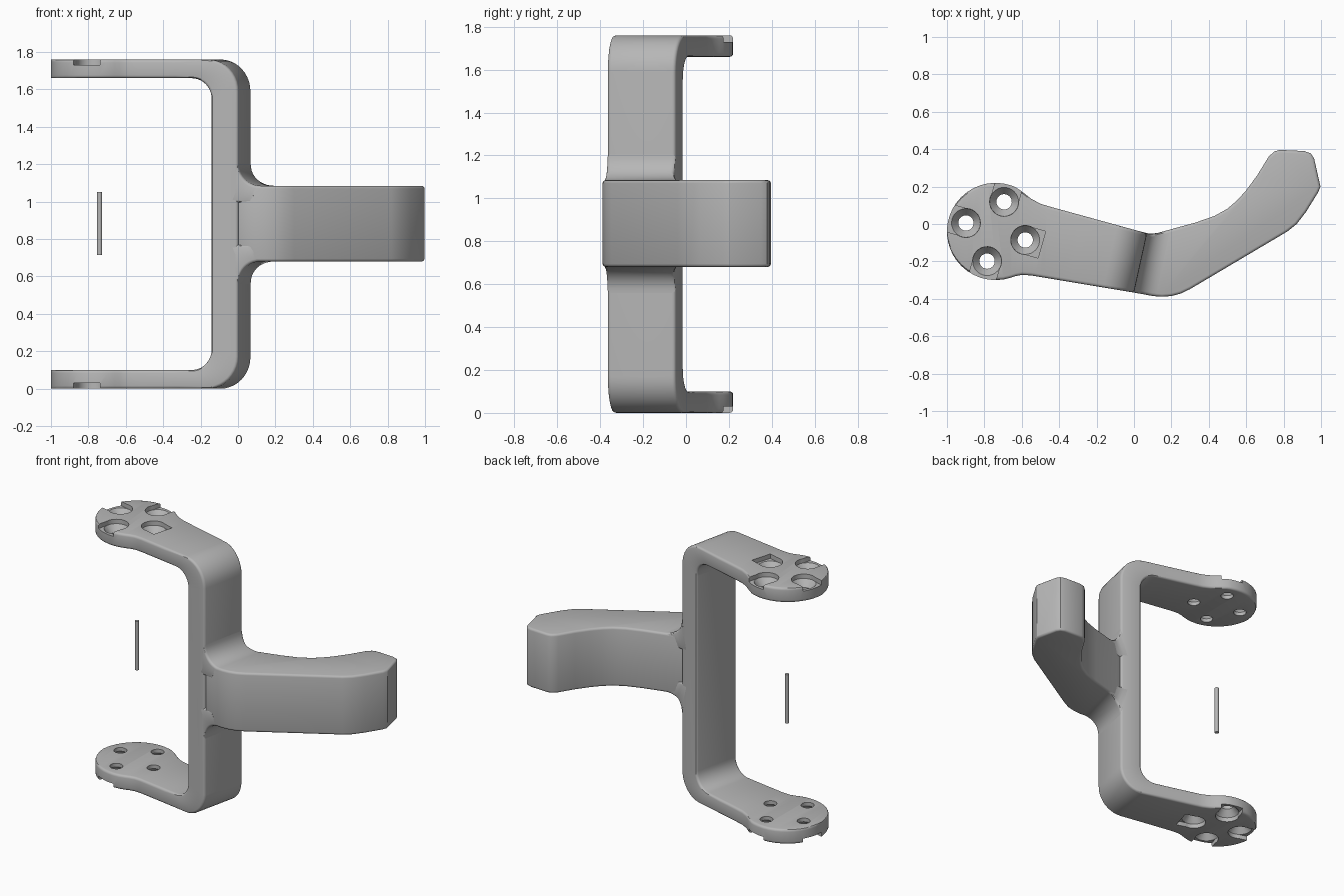
import bpy, bmesh
from math import sin, cos, pi, sqrt, radians, dist
from mathutils import Matrix

cube = bpy.data.objects.get("Cube")
if cube:
    bpy.data.objects.remove(cube)

grey = bpy.data.materials.new("plain_grey")
grey.use_nodes = True
colour = (0.47, 0.47, 0.47, 1)
grey.diffuse_color = colour
grey.node_tree.nodes["Principled BSDF"].inputs["Base Color"].default_value = colour

TOP = 1.76
DISC_X, DISC_Y, DISC_R = -0.74, -0.04, 0.26


def make(name, bm):
    bmesh.ops.recalc_face_normals(bm, faces=bm.faces[:])
    mesh = bpy.data.meshes.new(name)
    bm.to_mesh(mesh)
    bm.free()
    ob = bpy.data.objects.new(name, mesh)
    bpy.context.collection.objects.link(ob)
    mesh.materials.append(grey)
    return ob


def activate(ob):
    bpy.ops.object.select_all(action='DESELECT')
    ob.select_set(True)
    bpy.context.view_layer.objects.active = ob


def apply_mod(ob, kind, **settings):
    mod = ob.modifiers.new(kind, kind)
    for key, value in settings.items():
        setattr(mod, key, value)
    activate(ob)
    bpy.ops.object.modifier_apply(modifier=mod.name)


def smooth(ob, angle=32):
    activate(ob)
    bpy.ops.object.shade_smooth_by_angle(angle=radians(angle))


# Plan outline of the bracket: mounting disc, then two tapering sides
BACK = [(-0.62, 0.19), (-0.55, 0.135), (-0.5, 0.108), (-0.44, 0.09),
        (0.07, -0.05), (0.1, -0.055), (0.2, -0.03)]
FRONT = [(-0.64, -0.28), (-0.6, -0.272), (-0.55, -0.275), (0.02, -0.37),
         (0.1, -0.385), (0.2, -0.387)]


def side_y(x, line, sign):
    if x <= line[0][0]:
        return DISC_Y + sign * sqrt(max(0, DISC_R ** 2 - (x - DISC_X) ** 2))
    for (xa, ya), (xb, yb) in zip(line, line[1:]):
        if x <= xb:
            return ya + (yb - ya) * (x - xa) / (xb - xa)
    return line[-1][1]


def lean(u, y):
    # The upright is skewed so that it stands square to the arms
    return u + 0.22 * min(1, max(0, (u + 0.5) / 0.3)) * (y + 0.05)


def limits(u):
    found = []
    for line, sign in ((FRONT, -1), (BACK, 1)):
        y = side_y(u, line, sign)
        for _ in range(5):
            y = side_y(lean(u, y), line, sign)
        found.append(y)
    return found


def loft(name, stations, radius=0.016):
    """Rounded band through pairs of outer and inner (x, z) points."""
    bm = bmesh.new()
    rings = []
    for outer, inner in stations:
        thick = dist(outer, inner)
        ring = []
        for corner in range(4):
            steps = range(4) if corner % 2 == 0 else range(3, -1, -1)
            for j in steps:
                a = j * pi / 6
                t = radius * (1 - sin(a)) / thick
                if corner > 1:
                    t = 1 - t
                u = outer[0] + (inner[0] - outer[0]) * t
                z = outer[1] + (inner[1] - outer[1]) * t
                front, back = limits(u)
                inset = min(radius, 0.4 * (back - front)) * (1 - cos(a))
                y = back - inset if corner in (1, 2) else front + inset
                ring.append(bm.verts.new((lean(u, y), y, z)))
        rings.append(ring)
    for r0, r1 in zip(rings, rings[1:]):
        n = len(r0)
        for k in range(n):
            m = (k + 1) % n
            bm.faces.new((r0[k], r0[m], r1[m], r1[k]))
    bm.faces.new(rings[0])
    bm.faces.new(rings[-1])
    return make(name, bm)


# Bracket: upper arm, bend and upright, mirrored for the lower half
flat_x = [DISC_X - DISC_R * cos(radians(a)) for a in (5, 12, 20, 28, 36, 45, 54, 63, 72, 81, 90, 99, 108, 114)]
flat_x += [-0.6, -0.575, -0.55, -0.525, -0.5, -0.47, -0.44, -0.38, -0.3]
half = [((x, TOP), (x, TOP - 0.1)) for x in flat_x]
for k in range(11):
    a = k * pi / 20
    half.append(((-0.1 + 0.17 * sin(a), TOP - 0.17 + 0.17 * cos(a)),
                 (-0.19 + 0.11 * sin(a), TOP - 0.21 + 0.11 * cos(a))))
lower = [tuple((x, TOP - z) for x, z in pair) for pair in reversed(half)]
bracket = loft("bracket", half + lower)

# Countersunk screw holes and their open pockets, cut in both arms
holes, pockets = bmesh.new(), bmesh.new()
for flip in (False, True):
    place = Matrix.Translation((0, 0, TOP)) @ Matrix.Scale(-1, 4, (0, 0, 1)) if flip else Matrix()
    for k in range(4):
        ang = radians(-16 + 90 * k)
        spot = place @ Matrix.Translation((DISC_X, DISC_Y, 0)) @ Matrix.Rotation(ang, 4, 'Z')
        rings = []
        for r, z in ((0.041, 1.6), (0.041, 1.685), (0.077, 1.73), (0.078, 1.8)):
            rings.append([holes.verts.new(spot @ Matrix.Translation((0.165, 0, z)) @
                          Matrix.Rotation(2 * pi * j / 28, 4, 'Z') @ Matrix.Translation((r, 0, 0)).to_translation())
                          for j in range(28)])
        for r0, r1 in zip(rings, rings[1:]):
            for j in range(28):
                m = (j + 1) % 28
                holes.faces.new((r0[j], r0[m], r1[m], r1[j]))
        holes.faces.new(rings[0])
        holes.faces.new(rings[-1])
        length = 0.092 if k == 0 else 0.15
        box = Matrix.Translation((0.165 + length / 2, 0, 1.77)) @ Matrix.Diagonal((length, 0.148, 0.08, 1))
        bmesh.ops.create_cube(pockets, size=1, matrix=spot @ box)
for name, bm in (("hole_cutter", holes), ("pocket_cutter", pockets)):
    cutter = make(name, bm)
    cutter.hide_render = True
    apply_mod(bracket, 'BOOLEAN', operation='DIFFERENCE', solver='EXACT', object=cutter)
    bpy.data.objects.remove(cutter)
smooth(bracket)

# Curved handle: plan outline raised to a thick band
HANDLE = [(-0.03, -0.32), (0.02, -0.367), (0.1, -0.385), (0.15, -0.389), (0.2, -0.385),
          (0.25, -0.372), (0.3, -0.348), (0.82, -0.04), (0.87, 0), (0.92, 0.065),
          (0.985, 0.17), (0.997, 0.2), (0.963, 0.35), (0.945, 0.378), (0.91, 0.39),
          (0.78, 0.396), (0.75, 0.388), (0.72, 0.36), (0.66, 0.262), (0.6, 0.18),
          (0.55, 0.125), (0.5, 0.082), (0.43, 0.043), (0.33, 0.008), (0.1, -0.055), (0, -0.08)]
bm = bmesh.new()
base = bm.faces.new([bm.verts.new((x, y, 0.68)) for x, y in HANDLE])
raised = bmesh.ops.extrude_face_region(bm, geom=[base])
bmesh.ops.translate(bm, vec=(0, 0, 0.405),
                    verts=[v for v in raised["geom"] if isinstance(v, bmesh.types.BMVert)])
handle = make("handle", bm)
apply_mod(handle, 'BEVEL', width=0.015, segments=3, limit_method='ANGLE', angle_limit=radians(60))
smooth(handle)

# Hollow fillets where the handle meets the upright
for name, edge, way in (("upper_fillet", 1.085, 1), ("lower_fillet", 0.68, -1)):
    stations = []
    for k in range(11):
        a = k * pi / 20
        x = 0.19 - 0.12 * cos(a)
        z = edge + way * (0.12 - 0.12 * sin(a))
        stations.append(((x, z), (x - 0.06, edge - way * 0.09)))
    smooth(loft(name, stations))

# Thin free-standing pin on the axis of the mounting discs
bm = bmesh.new()
bmesh.ops.create_cone(bm, cap_ends=True, segments=16, radius1=0.014, radius2=0.014, depth=0.335,
                      matrix=Matrix.Translation((DISC_X, DISC_Y, 0.883)))
smooth(make("pin", bm))
